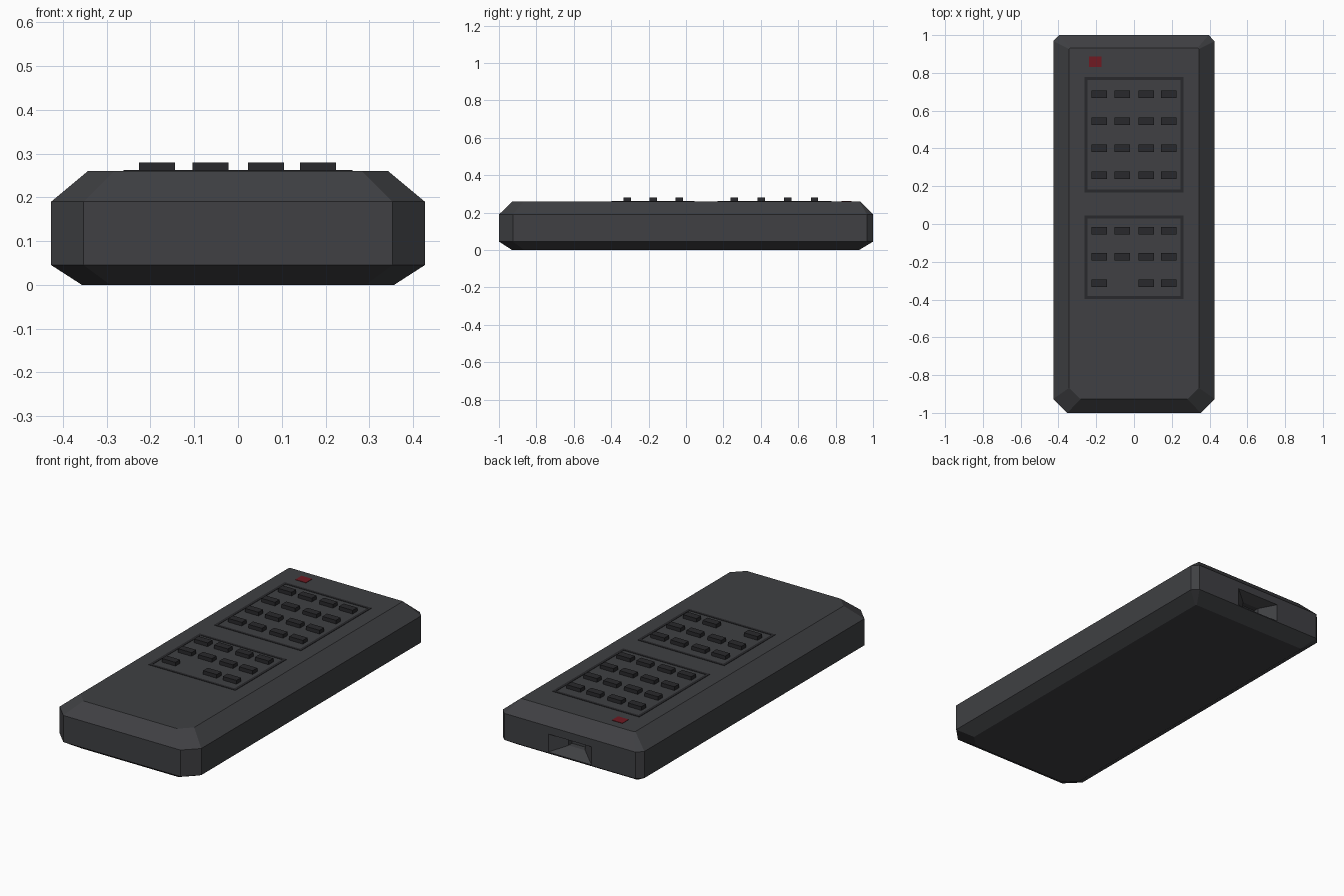
import bpy, bmesh

if "Cube" in bpy.data.objects:
    bpy.data.objects.remove(bpy.data.objects["Cube"])


def material(name, color):
    m = bpy.data.materials.new(name)
    m.diffuse_color = (*color, 1)
    m.use_nodes = True
    m.node_tree.nodes["Principled BSDF"].inputs["Base Color"].default_value = m.diffuse_color
    return m


BODY = material("body_grey", (0.05, 0.051, 0.056))
DARK = material("button_black", (0.022, 0.022, 0.025))
RED = material("lamp_red", (0.16, 0.01, 0.016))


def finish(bm, name, mat):
    bmesh.ops.recalc_face_normals(bm, faces=bm.faces)
    mesh = bpy.data.meshes.new(name)
    bm.to_mesh(mesh)
    bm.free()
    mesh.materials.append(mat)
    obj = bpy.data.objects.new(name, mesh)
    bpy.context.collection.objects.link(obj)
    return obj


def add_box(bm, x0, x1, y0, y1, z0, z1):
    verts = bmesh.ops.create_cube(bm, size=1)["verts"]
    for v in verts:
        v.co.x = x1 if v.co.x > 0 else x0
        v.co.y = y1 if v.co.y > 0 else y0
        v.co.z = z1 if v.co.z > 0 else z0


def outline(x, front, back, cf, cb, z):
    """Chamfered rectangle: cf / cb are front and back corner cuts."""
    half = [(x - cf, front), (x, front + cf), (x, back - cb), (x - cb, back)]
    return [(a, b, z) for a, b in half] + [(-a, b, z) for a, b in reversed(half)]


# Casing: stacked outlines, with bevelled top and bottom rims
bm = bmesh.new()
levels = [outline(0.357, -0.93, 0.925, 0.065, 0.006, 0),
          outline(0.427, -1, 1, 0.074, 0.032, 0.045),
          outline(0.427, -1, 1, 0.074, 0.032, 0.19),
          outline(0.343, -0.927, 0.932, 0.06, 0.006, 0.26)]
rings = [[bm.verts.new(p) for p in lv] for lv in levels]
for low, high in zip(rings, rings[1:]):
    for i in range(8):
        j = (i + 1) % 8
        bm.faces.new((low[i], low[j], high[j], high[i]))
bm.faces.new(rings[0])
bm.faces.new(rings[-1])
bmesh.ops.recalc_face_normals(bm, faces=bm.faces)

# Tapered sensor recess in the back wall, with a small straight socket
wall = next(f for f in bm.faces if f.normal.y > 0.99)
for hx, z0, z1, y in [(0.13, 0.05, 0.148, 1), (0.05, 0.085, 0.122, 0.94),
                      (0.05, 0.085, 0.122, 0.91)]:
    bmesh.ops.inset_individual(bm, faces=[wall], thickness=0.01)
    mid = wall.calc_center_median().z
    for v in wall.verts:
        v.co = (hx if v.co.x > 0 else -hx, y, z1 if v.co.z > mid else z0)
finish(bm, "casing", BODY)

# Thin frame lines around each button group
for name, y0, y1 in [("upper_frame", 0.168, 0.777), ("lower_frame", -0.397, 0.045)]:
    bm = bmesh.new()
    x, w, z0, z1 = 0.262, 0.015, 0.25, 0.262
    add_box(bm, -x, x, y0, y0 + w, z0, z1)
    add_box(bm, -x, x, y1 - w, y1, z0, z1)
    for a in (-x, x - w):
        add_box(bm, a, a + w, y0 + w, y1 - w, z0, z1)
    finish(bm, name, DARK)

# Buttons, leaving one gap in the last row
columns = (-0.185, -0.063, 0.064, 0.183)
groups = {"upper_buttons": (0.687, 0.544, 0.402, 0.258),
          "lower_buttons": (-0.036, -0.174, -0.313)}
for name, rows in groups.items():
    bm = bmesh.new()
    for y in rows:
        for x in columns:
            if (x, y) != (-0.063, -0.313):
                add_box(bm, x - 0.041, x + 0.041, y - 0.02, y + 0.02, 0.25, 0.28)
    finish(bm, name, DARK)

# Red power lamp
bm = bmesh.new()
add_box(bm, -0.237, -0.173, 0.832, 0.886, 0.25, 0.262)
finish(bm, "power_lamp", RED)
